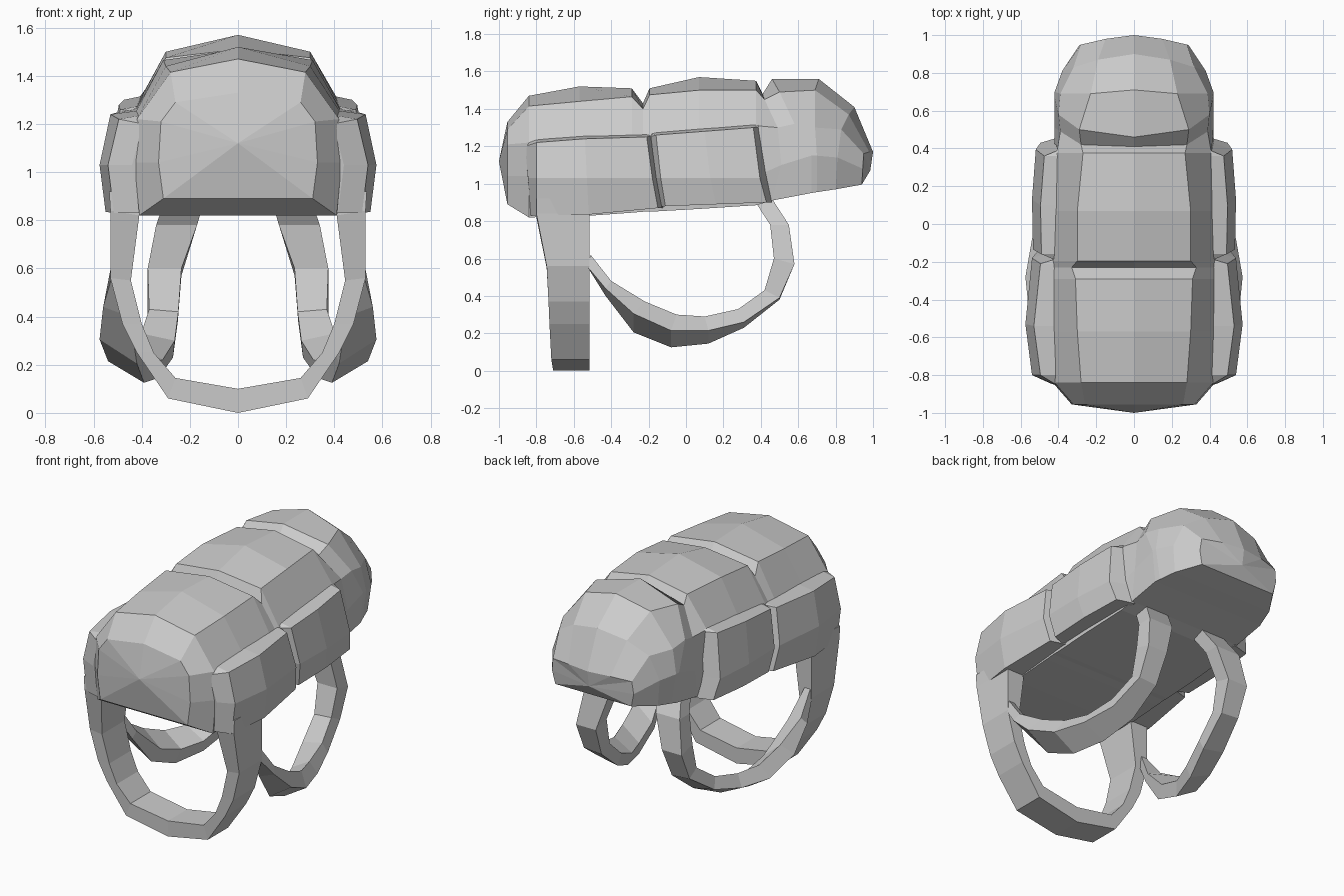
import bpy, bmesh
from mathutils import Vector


def loft(name, rings, tips=(None, None), mirror=False):
    """Skin closed rings; ends become fans to a tip point, or plain caps."""
    bm = bmesh.new()
    vs = [[bm.verts.new(p) for p in r] for r in rings]
    n = len(rings[0])
    for a, b in zip(vs, vs[1:]):
        for i in range(n):
            j = (i + 1) % n
            bm.faces.new((a[i], a[j], b[j], b[i]))
    for ring, tip in zip((vs[0], vs[-1]), tips):
        if tip:
            t = bm.verts.new(tip)
            for i in range(n):
                bm.faces.new((ring[i], ring[(i + 1) % n], t))
        else:
            bm.faces.new(ring)
    if mirror:
        d = bmesh.ops.duplicate(bm, geom=bm.verts[:] + bm.edges[:] + bm.faces[:])
        for v in d["geom"]:
            if isinstance(v, bmesh.types.BMVert):
                v.co.x *= -1
    bmesh.ops.recalc_face_normals(bm, faces=bm.faces)
    me = bpy.data.meshes.new(name)
    bm.to_mesh(me)
    bm.free()
    ob = bpy.data.objects.new(name, me)
    bpy.context.collection.objects.link(ob)
    return ob


def full(half):
    """Half section (top centre ... bottom corner) to a full mirrored ring."""
    bottom = (0, half[-1][1], half[-1][2])
    return half + [bottom] + [(-x, y, z) for x, y, z in half[:0:-1]]


def section(y, top, xs, zs, xm, zm, xw, xb, zb):
    return full([(0, y, top), (xs, y, zs), (xm, y, zm), (xw, y, 1.04), (xb, y, zb)])


# Padded shell with a crosswise groove and a slanted rear block
shell = [
    section(-0.955, 1.33, 0.26, 1.29, 0.32, 1.21, 0.33, 0.31, 0.89),
    section(-0.84, 1.47, 0.28, 1.415, 0.42, 1.22, 0.43, 0.41, 0.82),
    section(-0.57, 1.52, 0.30, 1.44, 0.43, 1.24, 0.43, 0.42, 0.825),
    section(-0.29, 1.51, 0.31, 1.465, 0.43, 1.25, 0.43, 0.42, 0.845),
    section(-0.23, 1.43, 0.33, 1.40, 0.43, 1.25, 0.43, 0.42, 0.85),
    section(-0.195, 1.51, 0.30, 1.475, 0.43, 1.255, 0.43, 0.42, 0.85),
    section(0.07, 1.57, 0.30, 1.50, 0.42, 1.28, 0.43, 0.42, 0.865),
    section(0.375, 1.55, 0.27, 1.50, 0.41, 1.31, 0.42, 0.41, 0.885),
    full([(0, .41, 1.48), (.28, .42, 1.45), (.39, .49, 1.30), (.42, .51, 1.10), (.40, .46, .91)]),
    full([(0, .46, 1.56), (.29, .50, 1.49), (.40, .58, 1.32), (.42, .67, 1.15), (.40, .67, .95)]),
    full([(0, .71, 1.56), (.23, .69, 1.50), (.39, .69, 1.30), (.42, .70, 1.15), (.39, .70, .955)]),
    full([(0, .90, 1.41), (.19, .87, 1.37), (.32, .83, 1.29), (.38, .81, 1.14), (.36, .80, .97)]),
    full([(0, 1.0, 1.17), (.15, .98, 1.17), (.28, .95, 1.16), (.29, .945, 1.08), (.27, .94, .995)]),
]
loft("shell", shell, ((0, -1.0, 1.12), (0, .985, 1.07)))


def pad_ring(y, lean, out, top, bottom):
    """Side pad section; lean shifts the lower edge back, out is its width."""
    return [(0.38, y, top + .02), (out - .045, y, top), (out, y + lean * .5, 1.03),
            (out - .025, y + lean, bottom), (0.38, y + lean, bottom)]


# Side pads, one pair above the front strap and one pair behind
loft("front_side_pads", [
    pad_ring(-0.86, 0.03, 0.44, 1.20, 0.83),
    pad_ring(-0.80, 0.0, 0.54, 1.22, 0.83),
    pad_ring(-0.54, 0.02, 0.575, 1.24, 0.835),
    pad_ring(-0.21, 0.06, 0.54, 1.25, 0.87),
    pad_ring(-0.18, 0.06, 0.44, 1.26, 0.87)], mirror=True)
loft("rear_side_pads", [
    pad_ring(-0.20, 0.06, 0.44, 1.25, 0.875),
    pad_ring(-0.16, 0.05, 0.535, 1.26, 0.88),
    pad_ring(0.10, 0.06, 0.54, 1.28, 0.89),
    pad_ring(0.36, 0.07, 0.52, 1.30, 0.90),
    pad_ring(0.40, 0.06, 0.42, 1.30, 0.90)], mirror=True)

# Front strap: outer x, z, inner x, z, front y, for one half
strap = [(.535, .92, .40, .92, -.80), (.53, .84, .41, .82, -.80),
         (.53, .56, .445, .55, -.745), (.48, .37, .40, .37, -.735),
         (.42, .25, .35, .25, -.73), (.29, .06, .26, .145, -.72)]


def strap_ring(ox, oz, ix, iz, yf, s=1):
    return [(s * ox, yf, oz), (s * ox, -.515, oz), (s * ix, -.515, iz), (s * ix, yf, iz)]


loft("front_strap", [strap_ring(*p) for p in strap]
     + [strap_ring(0, 0, 0, .1, -.71)]
     + [strap_ring(*p, s=-1) for p in reversed(strap)])

# Rear side loops: inner-edge x, outer-edge x, outer face y, z, tilt, inner face y, z
loops = [(.12, .28, .44, .95, 0, .34, .95), (.17, .34, .55, .78, 0, .45, .78),
         (.235, .375, .58, .57, 0, .47, .60), (.25, .375, .50, .38, .01, .42, .42),
         (.27, .42, .31, .23, .03, .28, .30), (.33, .48, .12, .145, .07, .10, .22),
         (.39, .54, -.08, .125, .09, -.05, .21), (.42, .575, -.28, .205, .10, -.22, .27),
         (.45, .56, -.43, .40, .04, -.40, .44), (.485, .525, -.53, .56, 0, -.51, .62)]
rings = []
for a, b, y, z, tilt, yi, zi in loops:
    inset = -0.6 * tilt
    rings.append([(a, y, z), (b, y, z + tilt),
                  (b + inset, yi, zi + tilt), (a + inset * .4, yi, zi)])
loft("rear_side_loops", rings, mirror=True)
